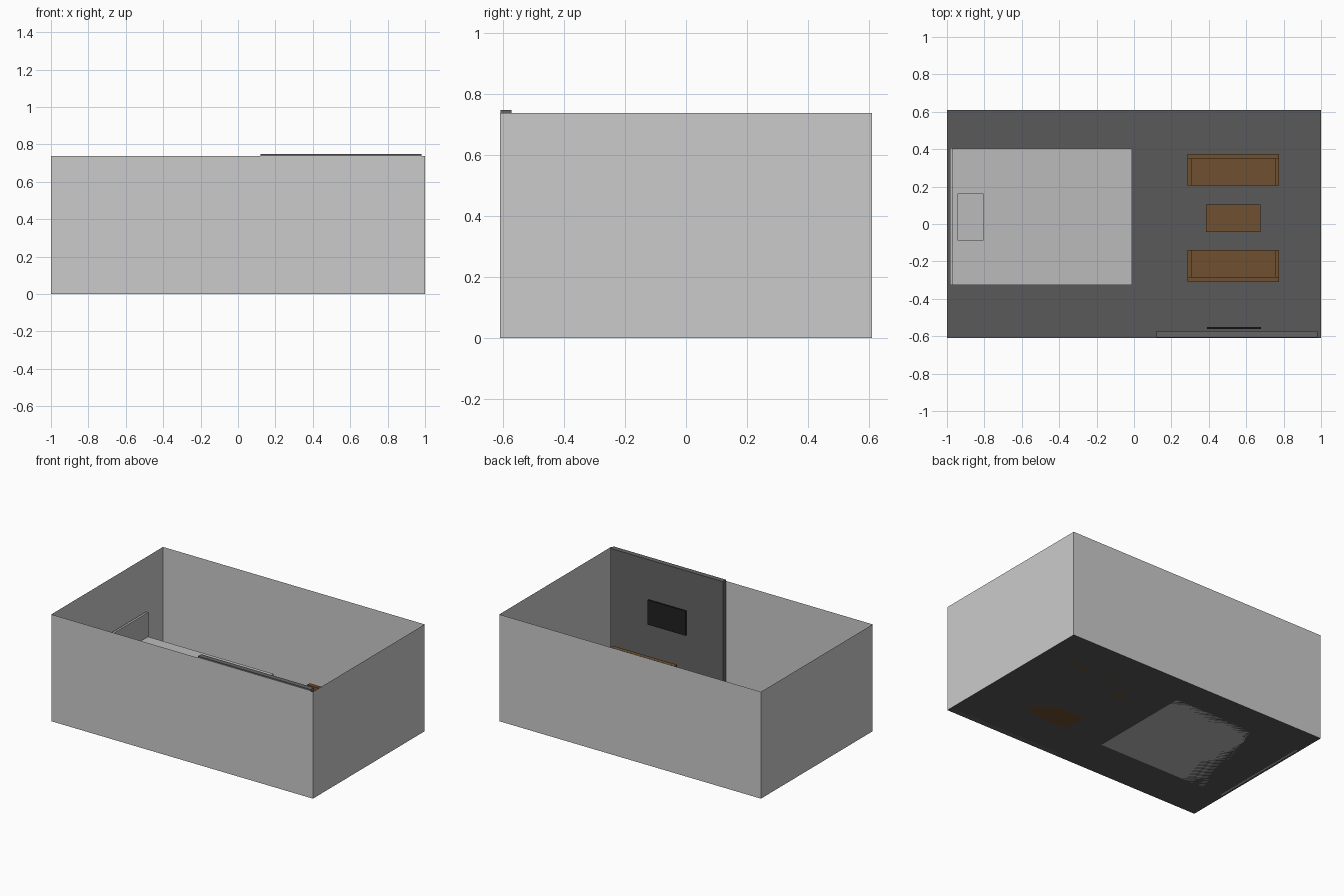
import bpy
import bmesh

if "Cube" in bpy.data.objects:
    bpy.data.objects.remove(bpy.data.objects["Cube"])


def material(name, rgb):
    m = bpy.data.materials.new(name)
    m.diffuse_color = (*rgb, 1)
    m.use_nodes = True
    m.node_tree.nodes["Principled BSDF"].inputs["Base Color"].default_value = m.diffuse_color
    return m


DARK = material("dark_grey", (0.1, 0.1, 0.1))
PANEL = material("panel_grey", (0.13, 0.13, 0.13))
BLACK = material("black", (0.015, 0.015, 0.015))
LIGHT = material("light_grey", (0.5, 0.5, 0.5))
BROWN = material("brown", (0.16, 0.08, 0.03))


def box(name, x, y, z, mat=None, keep=None):
    """Box from (min, max) ranges; keep optionally filters faces by normal."""
    bm = bmesh.new()
    bmesh.ops.create_cube(bm, size=1)
    if keep:
        bm.normal_update()
        drop = [f for f in bm.faces if not keep(f.normal)]
        bmesh.ops.delete(bm, geom=drop, context='FACES')
    for v in bm.verts:
        v.co = [r[0] + (c + 0.5) * (r[1] - r[0]) for c, r in zip(v.co, (x, y, z))]
    mesh = bpy.data.meshes.new(name)
    bm.to_mesh(mesh)
    bm.free()
    if mat:
        mesh.materials.append(mat)
    obj = bpy.data.objects.new(name, mesh)
    bpy.context.collection.objects.link(obj)
    return obj


# Room shell: sheet walls, open top, dark floor
RX, RY = (-1, 1), (-0.61, 0.61)
box("walls", RX, RY, (0, 0.738), keep=lambda n: abs(n.z) < 0.5)
box("floor", RX, RY, (0, 0.738), DARK, keep=lambda n: n.z < -0.5)

# Television on its backing panel
box("wall_panel", (0.12, 0.98), (-0.608, -0.573), (0, 0.748), PANEL)
box("television", (0.39, 0.68), (-0.561, -0.551), (0.31, 0.48), BLACK)

# Bed
box("mattress", (-0.97, -0.01), (-0.325, 0.403), (0, 0.205), LIGHT)
box("headboard", (-0.985, -0.97), (-0.325, 0.406), (0, 0.373), LIGHT)
box("pillow", (-0.945, -0.805), (-0.087, 0.162), (0.205, 0.235), LIGHT)


# Sofas facing each other; side is the direction of the backrest
def sofa(name, outer, side):
    def span(a, b):
        return tuple(sorted((outer - side * a, outer - side * b)))
    x0, x1, arm, back = 0.285, 0.775, 0.022, 0.027
    box(name + "_seat", (x0 + arm, x1 - arm), span(back, 0.17), (0, 0.1), BROWN)
    box(name + "_backrest", (x0, x1), span(0, back), (0, 0.23), BROWN)
    for label, ax in (("left", x0), ("right", x1 - arm)):
        box(f"{name}_{label}_arm", (ax, ax + arm), span(back, 0.17), (0, 0.15), BROWN)


sofa("back_sofa", 0.375, 1)
sofa("front_sofa", -0.31, -1)

# Coffee table between the sofas
box("coffee_table", (0.385, 0.675), (-0.043, 0.103), (0, 0.1), BROWN)
